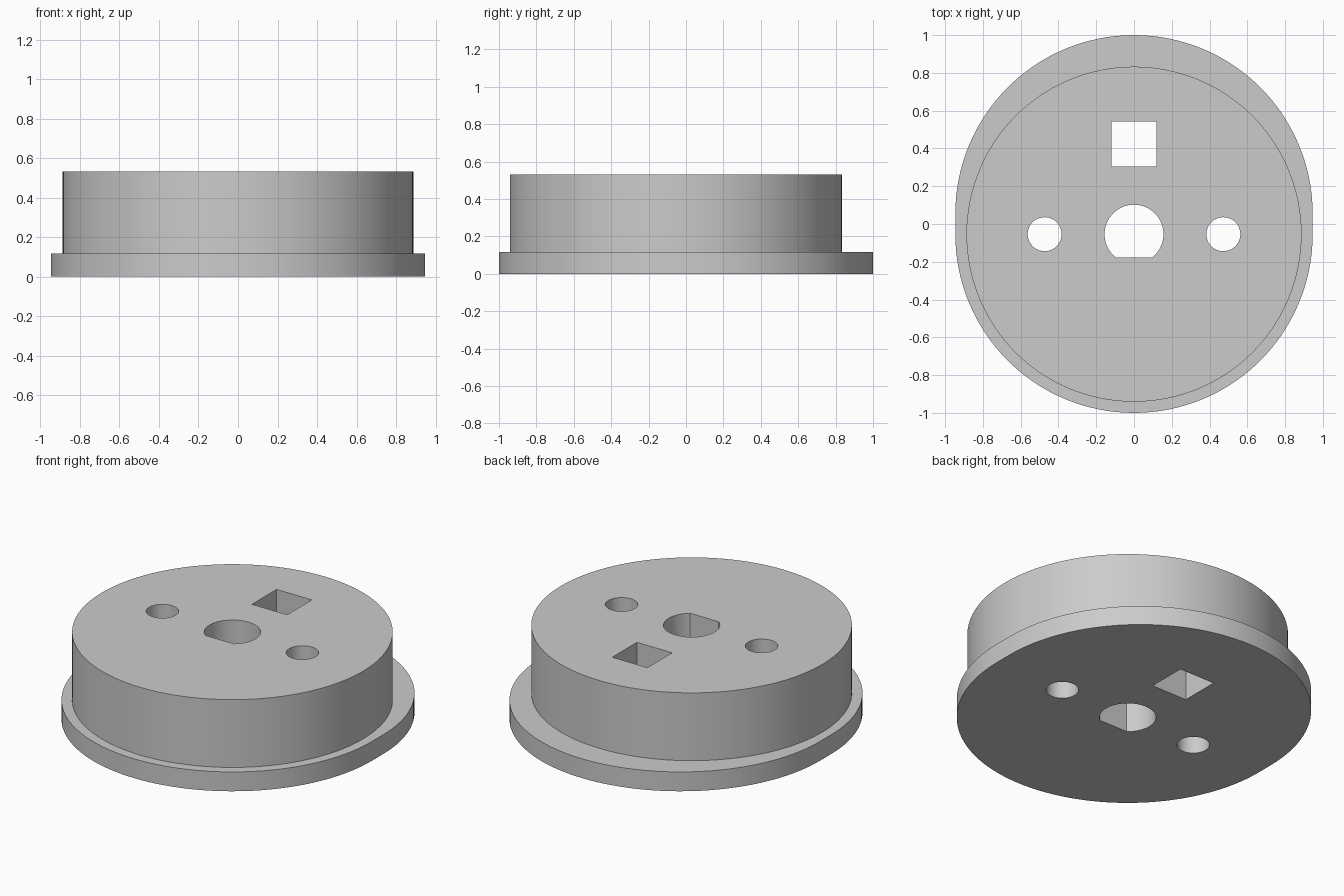
import bpy, bmesh, math
from math import sin, cos, pi

cube = bpy.data.objects.get("Cube")
if cube:
    bpy.data.objects.remove(cube, do_unlink=True)

AXIS_Y = -0.054      # centre line of the body and the round holes
PITCH = 0.473        # spacing of the holes around the centre
HEIGHT, FLANGE = 0.532, 0.118

grey = bpy.data.materials.new("mid grey")
grey.use_nodes = True
grey.diffuse_color = (0.6, 0.6, 0.6, 1)
grey.node_tree.nodes["Principled BSDF"].inputs["Base Color"].default_value = grey.diffuse_color


def arc(r, cx, cy, start=0, end=2 * pi, n=96):
    """Points along an arc; a full turn leaves out the repeated last point."""
    full = abs(end - start - 2 * pi) < 1e-6
    step = (end - start) / n
    return [(cx + r * cos(start + i * step), cy + r * sin(start + i * step))
            for i in range(n if full else n + 1)]


def prism(name, outline, z0, z1):
    """Extrude a flat outline from z0 up to z1."""
    bm = bmesh.new()
    face = bm.faces.new([bm.verts.new((x, y, z0)) for x, y in outline])
    top = bmesh.ops.extrude_face_region(bm, geom=[face])["geom"]
    bmesh.ops.translate(bm, vec=(0, 0, z1 - z0),
                        verts=[v for v in top if isinstance(v, bmesh.types.BMVert)])
    bmesh.ops.recalc_face_normals(bm, faces=bm.faces)
    mesh = bpy.data.meshes.new(name)
    bm.to_mesh(mesh)
    bm.free()
    mesh.materials.append(grey)
    obj = bpy.data.objects.new(name, mesh)
    bpy.context.collection.objects.link(obj)
    return obj


def combine(target, tool, operation):
    """Apply a boolean and throw the tool away."""
    bpy.context.view_layer.objects.active = target
    mod = target.modifiers.new(operation.lower(), "BOOLEAN")
    mod.operation, mod.solver, mod.object = operation, "EXACT", tool
    bpy.ops.object.modifier_apply(modifier=mod.name)
    bpy.data.objects.remove(tool, do_unlink=True)


# Base flange: two half circles joined by short straight sides
plug = prism("flanged_plug",
             arc(0.946, 0, -AXIS_Y, 0, pi, 64) + arc(0.946, 0, AXIS_Y, pi, 2 * pi, 64),
             0, FLANGE)

# Round body, sunk into the flange
combine(plug, prism("body", arc(0.887, 0, AXIS_Y, n=128), FLANGE / 2, HEIGHT), "UNION")

# Through holes: D-shaped shaft hole, two round holes, one square hole
flat = math.asin(0.123 / 0.156)
half = 0.119
square_y = AXIS_Y + PITCH + 0.004
holes = {
    "shaft_hole": arc(0.156, 0, AXIS_Y, -flat, pi + flat, 64),
    "left_hole": arc(0.09, PITCH, AXIS_Y, n=48),
    "right_hole": arc(0.09, -PITCH, AXIS_Y, n=48),
    "square_hole": [(sx * half, square_y + sy * half)
                    for sx, sy in ((-1, -1), (1, -1), (1, 1), (-1, 1))],
}
for name, outline in holes.items():
    combine(plug, prism(name, outline, -0.2, HEIGHT + 0.2), "DIFFERENCE")

# Smooth walls with crisp rims
bpy.ops.object.select_all(action="DESELECT")
plug.select_set(True)
bpy.context.view_layer.objects.active = plug
bpy.ops.object.shade_smooth_by_angle(angle=math.radians(30))
